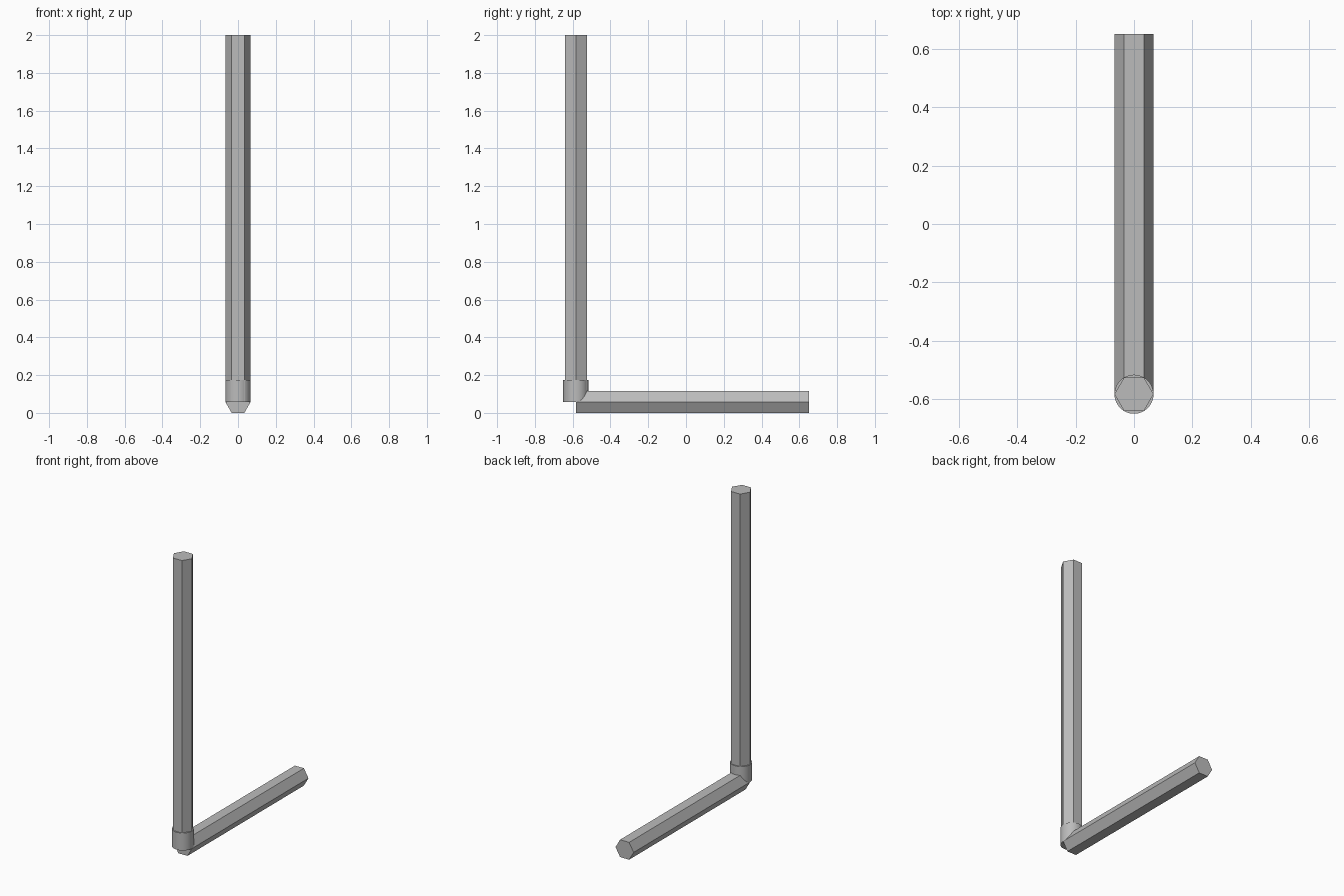
import bpy
import math

# Remove the default cube
cube = bpy.data.objects.get("Cube")
if cube:
    bpy.data.objects.remove(cube, do_unlink=True)

RADIUS = 0.067                              # corner radius of the hexagonal bar
HALF_FLAT = RADIUS * math.cos(math.pi / 6)  # centre to flat
BEND_Y = -0.65 + RADIUS                     # axis of the upright arm

steel = bpy.data.materials.new("grey steel")
steel.use_nodes = True
grey = (0.5, 0.5, 0.5, 1.0)
steel.diffuse_color = grey
steel.node_tree.nodes["Principled BSDF"].inputs["Base Color"].default_value = grey


def bar(name, sides, length, location, rotation):
    bpy.ops.mesh.primitive_cylinder_add(vertices=sides, radius=RADIUS, depth=length,
                                        location=location, rotation=rotation)
    obj = bpy.context.object
    obj.name = name
    obj.data.materials.append(steel)
    return obj


# Long upright arm, corners pointing left and right
bottom = HALF_FLAT
bar("long_arm", 6, 2 - bottom, (0, BEND_Y, (2 + bottom) / 2), (0, 0, math.pi / 2))

# Short arm lying on the ground, running backwards from the bend
length = 0.65 - BEND_Y
bar("short_arm", 6, length, (0, BEND_Y + length / 2, HALF_FLAT),
    (math.pi / 2, math.pi / 2, 0))

# Smooth round collar over the bend
height = 0.117
collar = bar("bend_collar", 32, height, (0, BEND_Y, bottom + height / 2), (0, 0, 0))
bpy.ops.object.shade_smooth_by_angle(angle=math.radians(30))
